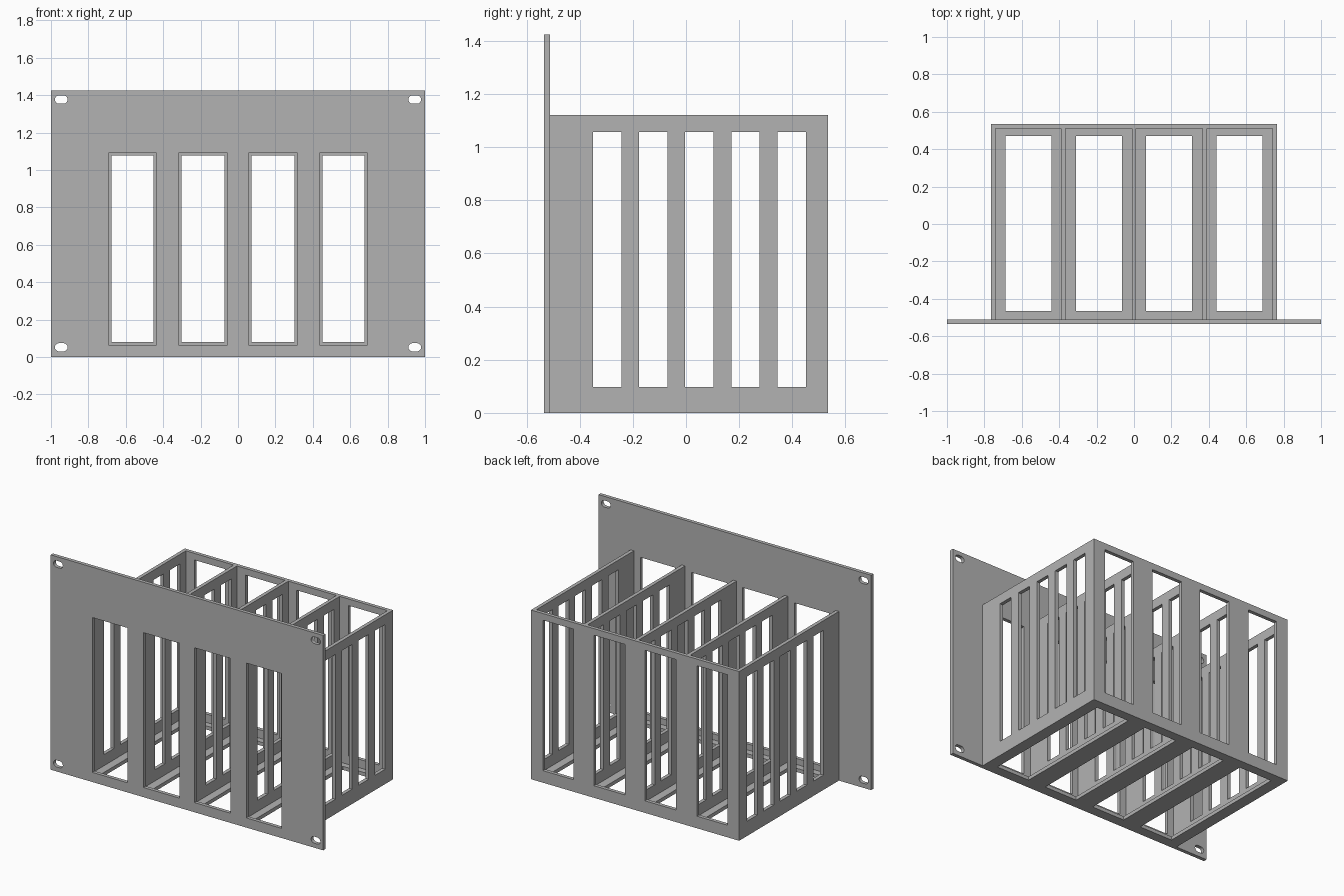
import bpy
import bmesh
import math
from mathutils import Matrix, Vector

if "Cube" in bpy.data.objects:
    bpy.data.objects.remove(bpy.data.objects["Cube"], do_unlink=True)

# One plain grey metal
grey = bpy.data.materials.new("grey metal")
grey.use_nodes = True
grey.diffuse_color = (0.45, 0.45, 0.45, 1)
grey.node_tree.nodes["Principled BSDF"].inputs["Base Color"].default_value = grey.diffuse_color

X, Y, Z = Vector((1, 0, 0)), Vector((0, 1, 0)), Vector((0, 0, 1))
T = 0.024                                   # sheet thickness
HALF_W, BACK, FRONT, TOP = 0.764, 0.534, -0.511, 1.122


def rect(u0, u1, v0, v1):
    return [(u0, v0), (u1, v0), (u1, v1), (u0, v1)]


def stadium(cu, cv, length, height, steps=10):
    r, d = height / 2, (length - height) / 2
    pts = []
    for side in (1, -1):
        for i in range(steps + 1):
            a = math.pi * (i / steps - 0.5)
            pts.append((cu + side * (d + r * math.cos(a)), cv + side * r * math.sin(a)))
    return pts


def panel(name, outline, holes, u, v, centre):
    """Flat sheet with holes; u and v are the directions of the outline plane."""
    curve = bpy.data.curves.new(name + " profile", "CURVE")
    curve.dimensions, curve.fill_mode = "2D", "BOTH"
    curve.extrude = T / 2
    for loop in [outline] + holes:
        spline = curve.splines.new("POLY")
        spline.points.add(len(loop) - 1)
        for p, (a, b) in zip(spline.points, loop):
            p.co = (a, b, 0, 1)
        spline.use_cyclic_u = True
    temp = bpy.data.objects.new("temp", curve)
    bpy.context.collection.objects.link(temp)
    bpy.context.view_layer.update()
    mesh = bpy.data.meshes.new_from_object(
        temp.evaluated_get(bpy.context.evaluated_depsgraph_get()))
    bpy.data.objects.remove(temp, do_unlink=True)
    bpy.data.curves.remove(curve)

    # Stand the sheet in place and clean it up
    axes = Matrix((u, v, u.cross(v))).transposed().to_4x4()
    mesh.transform(Matrix.Translation(centre) @ axes)
    bm = bmesh.new()
    bm.from_mesh(mesh)
    bmesh.ops.remove_doubles(bm, verts=bm.verts, dist=0.0001)
    bmesh.ops.dissolve_limit(bm, angle_limit=0.01, verts=bm.verts, edges=bm.edges)
    bmesh.ops.recalc_face_normals(bm, faces=bm.faces)
    for f in bm.faces:
        f.smooth = False
    bm.to_mesh(mesh)
    bm.free()
    mesh.name = name
    mesh.materials.clear()
    mesh.materials.append(grey)
    obj = bpy.data.objects.new(name, mesh)
    bpy.context.collection.objects.link(obj)
    return obj


def bay_holes(outer, inner, v0, v1):
    """Four openings mirrored about the middle."""
    holes = []
    for a, b in (outer, inner):
        holes += [rect(a, b, v0, v1), rect(-b, -a, v0, v1)]
    return holes


# Front plate with bay openings and corner mounting slots
slots = [stadium(sx * 0.945, z, 0.068, 0.044) for sx in (-1, 1) for z in (0.052, 1.376)]
panel("front_plate", rect(-1, 1, 0, 1.425),
      bay_holes((0.437, 0.693), (0.056, 0.318), 0.064, 1.091) + slots,
      X, Z, Y * (FRONT - T / 2))

# Floor and back wall
panel("floor", rect(-HALF_W, HALF_W, FRONT, BACK),
      bay_holes((0.44, 0.686), (0.065, 0.309), -0.466, 0.47), X, Y, Z * T / 2)
panel("back_wall", rect(-HALF_W, HALF_W, T, TOP),
      bay_holes((0.453, 0.677), (0.072, 0.302), 0.08, 1.078), X, Z, Y * (BACK - T / 2))

# Slotted side walls and dividers
vents = [rect(y, y + 0.107, 0.098, 1.058) for y in (-0.35 + 0.1735 * i for i in range(5))]
edge = HALF_W - T / 2
names = ("right_side_wall", "right_divider", "middle_divider", "left_divider", "left_side_wall")
for name, x in zip(names, (-edge, -0.377, 0, 0.377, edge)):
    panel(name, rect(FRONT, BACK - T, T, TOP), vents, Y, Z, X * x)
